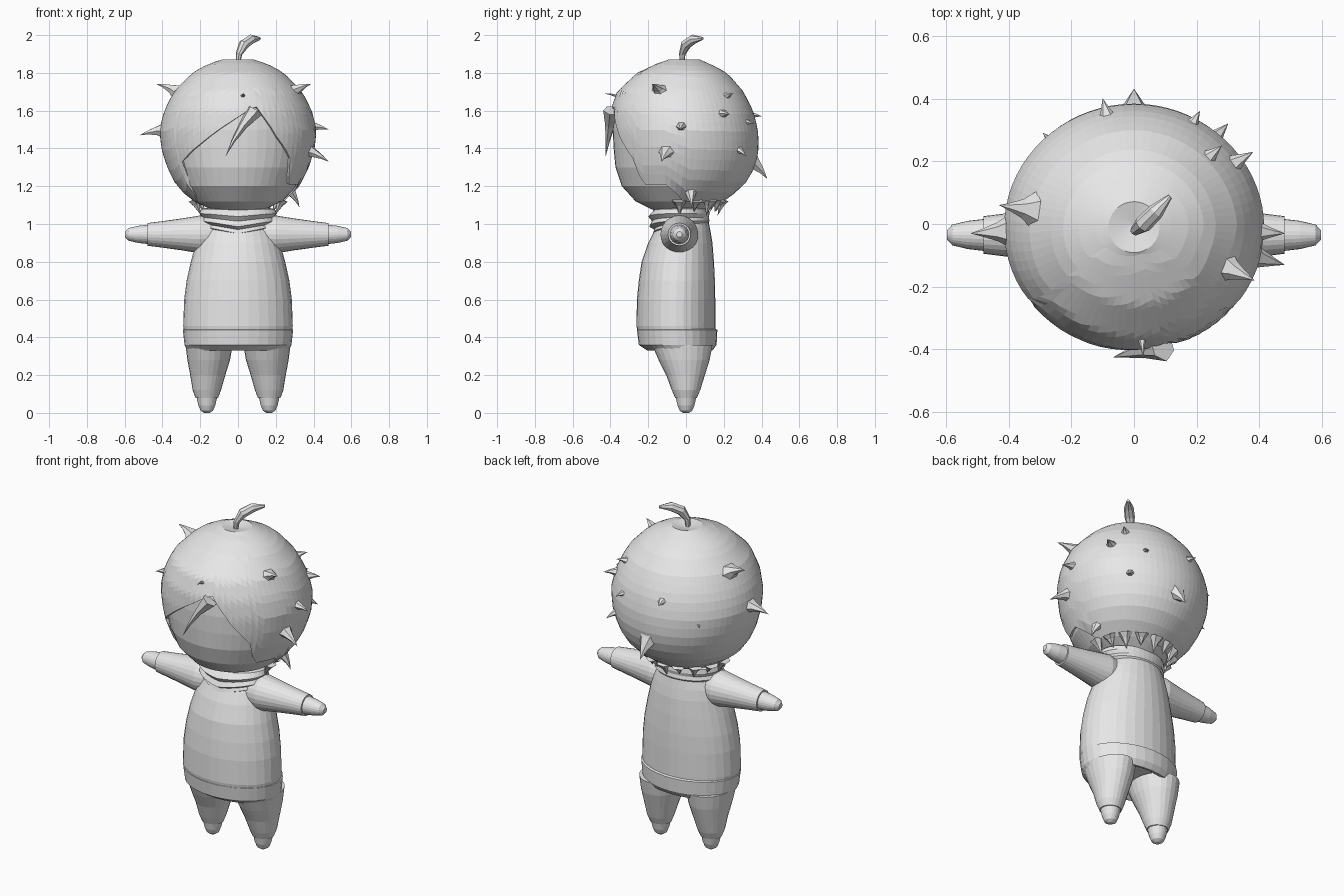
import bpy, bmesh, math
from mathutils import Vector, Matrix

cube = bpy.data.objects.get("Cube")
if cube:
    bpy.data.objects.remove(cube)

grey = bpy.data.materials.new("plain_grey")
grey.use_nodes = True
grey.diffuse_color = (0.8, 0.8, 0.8, 1)
grey.node_tree.nodes["Principled BSDF"].inputs["Base Color"].default_value = grey.diffuse_color


def finish(name, bm):
    bmesh.ops.recalc_face_normals(bm, faces=bm.faces)
    mesh = bpy.data.meshes.new(name)
    bm.to_mesh(mesh)
    bm.free()
    mesh.materials.append(grey)
    ob = bpy.data.objects.new(name, mesh)
    bpy.context.collection.objects.link(ob)
    return ob


def skin(bm, rings, caps=(True, True)):
    """Bridge closed rings of points with quads."""
    rows = [[bm.verts.new(p) for p in ring] for ring in rings]
    n = len(rows[0])
    for a, b in zip(rows, rows[1:]):
        for i in range(n):
            j = (i + 1) % n
            bm.faces.new((a[i], a[j], b[j], b[i]))
    for cap, row in zip(caps, (rows[0], rows[-1])):
        if cap:
            bm.faces.new(row)


def oval(z, rx, front, back, x=0, seg=32):
    """Horizontal oval from its half width and its front and back limits."""
    cy, ry = (front + back) / 2, (back - front) / 2
    return [Vector((x + rx * math.sin(a), cy - ry * math.cos(a), z))
            for a in (math.tau * i / seg for i in range(seg))]


def loft(name, sections, x=0, seg=32, caps=(True, True)):
    bm = bmesh.new()
    skin(bm, [oval(*s[:4], x=x + (s[4] if len(s) > 4 else 0), seg=seg) for s in sections], caps)
    return finish(name, bm)


def interp(table, t):
    for a, b in zip(table, table[1:]):
        if t <= b[0]:
            k = max(0, (t - a[0]) / (b[0] - a[0]))
            return [p + (q - p) * k for p, q in zip(a[1:], b[1:])]
    return list(table[-1][1:])


# Torso and hem: height, half width, front, back
loft("torso", [(.42, .285, -.255, .155), (.46, .29, -.262, .155), (.6, .285, -.26, .155),
               (.7, .272, -.25, .153), (.8, .25, -.235, .148), (.9, .222, -.2, .14),
               (.96, .2, -.17, .13), (1.01, .17, -.14, .12)])
loft("hem_band", [(.37, .16, -.13, .08), (.335, .25, -.19, .12), (.33, .268, -.205, .14),
                  (.36, .283, -.25, .162), (.44, .292, -.26, .166), (.445, .28, -.25, .155)])

# Legs and feet: last value slides the ring sideways
for name, side in (("left", 1), ("right", -1)):
    loft(name + "_leg", [(.08, .06, -.058, .058, 0), (.12, .075, -.075, .075, 0),
                         (.2, .093, -.105, .1, -side * .005), (.28, .113, -.145, .125, -side * .01),
                         (.36, .125, -.18, .14, -side * .012)], x=side * .165, seg=24)
    loft(name + "_foot", [(0, .015, -.015, .015), (.012, .033, -.033, .033),
                          (.04, .045, -.045, .045), (.095, .057, -.057, .057)],
         x=side * .165, seg=24)

    # Sleeve and hand, lofted upright then laid sideways
    lay = Matrix.Translation((0, -.035, .945)) @ Matrix.Rotation(side * math.pi / 2, 4, 'Y')
    sleeve = loft(name + "_sleeve", [(.12, .09, -.09, .09), (.2, .1, -.1, .1),
                                     (.3, .084, -.084, .084), (.4, .07, -.07, .07),
                                     (.48, .06, -.06, .06)], seg=24)
    hand = loft(name + "_hand", [(.47, .052, -.052, .052), (.53, .045, -.045, .045),
                                 (.58, .033, -.033, .033), (.597, .015, -.015, .015)], seg=24)
    for ob in (sleeve, hand):
        ob.data.transform(lay)

# Folded collar, dipping to a point in front
collar = loft("collar", [(.97, .17, -.15, .115), (.985, .19, -.175, .12), (1.0, .18, -.168, .115),
                         (1.015, .2, -.195, .125), (1.035, .188, -.18, .12), (1.055, .205, -.2, .125),
                         (1.08, .195, -.17, .12), (1.085, .16, -.13, .1)], seg=40)
for v in collar.data.vertices:
    lean = max(0, -v.co.y / .2) * max(0, 1 - abs(v.co.x) / .2)
    v.co.z -= .035 * lean * (1.1 - v.co.z) / .1

# Head profile: height, half width, front, back
HEAD = [(1.055, .03, -.06, .03), (1.07, .13, -.17, .12), (1.12, .24, -.275, .2),
        (1.2, .32, -.35, .3), (1.3, .37, -.385, .36), (1.4, .4, -.395, .38),
        (1.5, .41, -.4, .375), (1.6, .385, -.395, .35), (1.7, .335, -.36, .3),
        (1.8, .24, -.255, .215), (1.85, .15, -.15, .12), (1.87, .08, -.09, .07)]
loft("face", [(z, w * .97, f * .97, b * .95) for z, w, f, b in HEAD[:-2]], seg=48)

# Hair cap: every column runs from the crown to the fringe height at its angle
FRINGE = [(-180, 1.1), (-100, 1.1), (-65, 1.12), (-54, 1.16), (-50, 1.33), (-30, 1.42),
          (-10, 1.52), (14, 1.63), (30, 1.46), (46, 1.34), (52, 1.21), (75, 1.21),
          (95, 1.12), (180, 1.1)]
SEG, ROWS = 72, 18


def hair_point(angle, z, grow=1.015):
    w, f, b = interp(HEAD, z)
    a = math.radians(angle)
    cy, ry = (f + b) / 2, (b - f) / 2
    return Vector((w * grow * math.sin(a), cy - ry * grow * math.cos(a), z))


angles = [-180 + 360 * i / SEG for i in range(SEG)]
bm = bmesh.new()
rings = [[Vector((0, 0, 1.855))] * SEG]
rings += [[hair_point(a, 1.872 - (1.872 - interp(FRINGE, a)[0]) * (r / ROWS) ** 1.4)
           for a in angles] for r in range(ROWS + 1)]
skin(bm, rings, (False, False))
bmesh.ops.remove_doubles(bm, verts=bm.verts, dist=.0005)
hair = finish("hair_cap", bm)
thick = hair.modifiers.new("thickness", 'SOLIDIFY')
thick.thickness = .015
thick.offset = -1


# Curved locks: tapering diamond tubes from root to tip
def lock(name, root, tip, width, bend):
    root, tip = Vector(root), Vector(tip)
    axis = (tip - root).normalized()
    side = axis.cross(Vector((0, 0, 1))).normalized()
    up = side.cross(axis)
    bm = bmesh.new()
    rings = []
    for t, s in ((0, 1), (.35, .5), (.7, .22), (1, .01)):
        mid = root.lerp(tip, t) + up * bend * math.sin(math.pi * t)
        rings.append([mid + (side * math.cos(k * math.pi / 3) +
                             up * math.sin(k * math.pi / 3) * .8) * width * s for k in range(6)])
    skin(bm, rings)
    return finish(name, bm)


TIPS = [(-.43, .06, 1.74), (-.52, -.03, 1.47), (.385, -.18, 1.74), (.48, -.03, 1.5),
        (.48, -.13, 1.33), (.38, .23, 1.58), (.28, .25, 1.69), (.21, .36, 1.53),
        (.3, .32, 1.36), (-.29, .29, 1.45), (.03, -.43, 1.69), (-.1, .4, 1.57)]
core = Vector((0, 0, 1.5))
for i, tip in enumerate(TIPS):
    tip = Vector(tip)
    root = core + (tip - core) * .74
    root.z += .015
    lock(f"hair_lock_{i + 1}", root, tip, .062 if tip.y > -.4 else .03, .008)

# Long fringe lock, back tail and side lock
lock("fringe_lock", (.09, -.385, 1.6), (-.065, -.425, 1.36), .055, .012)
lock("back_tail", (0, .31, 1.36), (0, .43, 1.24), .1, .01)
lock("left_side_lock", (.25, .02, 1.2), (.325, .03, 1.09), .06, .01)

# Nape points hanging round the back of the neck
for i in range(9):
    a = 90 + 22 * i
    a = a - 360 if a > 180 else a
    root = hair_point(a, 1.13, .93)
    tip = hair_point(a, 1.1, 1.0)
    tip.z = 1.045 + .02 * (i % 2)
    lock(f"nape_lock_{i + 1}", root, tip, .045, 0)

# Curled sprout on the crown
PATH = [((0, -.02, 1.85), .012), ((.005, -.02, 1.9), .017), ((.03, .0, 1.95), .028),
        ((.07, .04, 1.978), .026), ((.115, .088, 1.982), .008)]
bm = bmesh.new()
rings = []
for i, (p, r) in enumerate(PATH):
    d = Vector(PATH[min(i + 1, 4)][0]) - Vector(PATH[max(i - 1, 0)][0])
    turn = Vector((0, 0, 1)).rotation_difference(d)
    rings.append([Vector(p) + turn @ Vector((r * math.cos(k * math.pi / 4),
                                             r * math.sin(k * math.pi / 4), 0)) for k in range(8)])
skin(bm, rings)
finish("sprout", bm)
